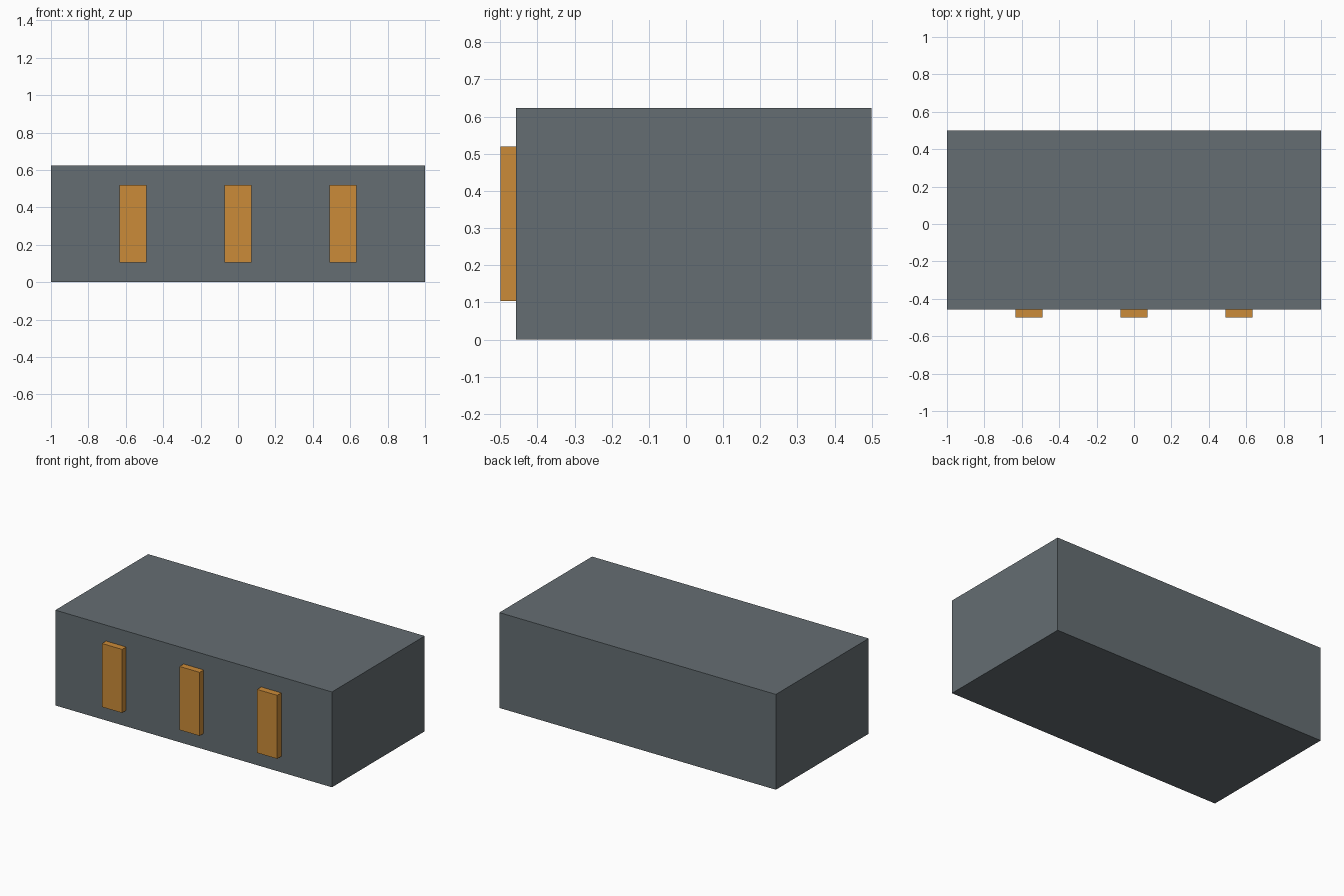
import bpy

if "Cube" in bpy.data.objects:
    bpy.data.objects.remove(bpy.data.objects["Cube"])


def material(name, colour):
    mat = bpy.data.materials.new(name)
    mat.diffuse_color = colour
    mat.use_nodes = True
    mat.node_tree.nodes["Principled BSDF"].inputs["Base Color"].default_value = mat.diffuse_color
    return mat


def box(name, low, high, mat):
    """Axis-aligned box between two corners."""
    centre = [(a + b) / 2 for a, b in zip(low, high)]
    bpy.ops.mesh.primitive_cube_add(size=1, location=centre)
    obj = bpy.context.object
    obj.name = name
    obj.scale = [b - a for a, b in zip(low, high)]
    bpy.ops.object.transform_apply(location=False, rotation=False, scale=True)
    obj.data.materials.append(mat)
    return obj


slate = material("slate", (0.13, 0.155, 0.17, 1))
amber = material("amber", (0.60, 0.26, 0.04, 1))

FRONT = -0.458

# Main block
box("body", (-1, FRONT, 0), (1, 0.5, 0.623), slate)

# Three upright panels on the front face
for i, x in enumerate((-0.561, 0, 0.561)):
    box(f"front_panel_{i + 1}", (x - 0.0725, -0.5, 0.104), (x + 0.0725, FRONT, 0.519), amber)
